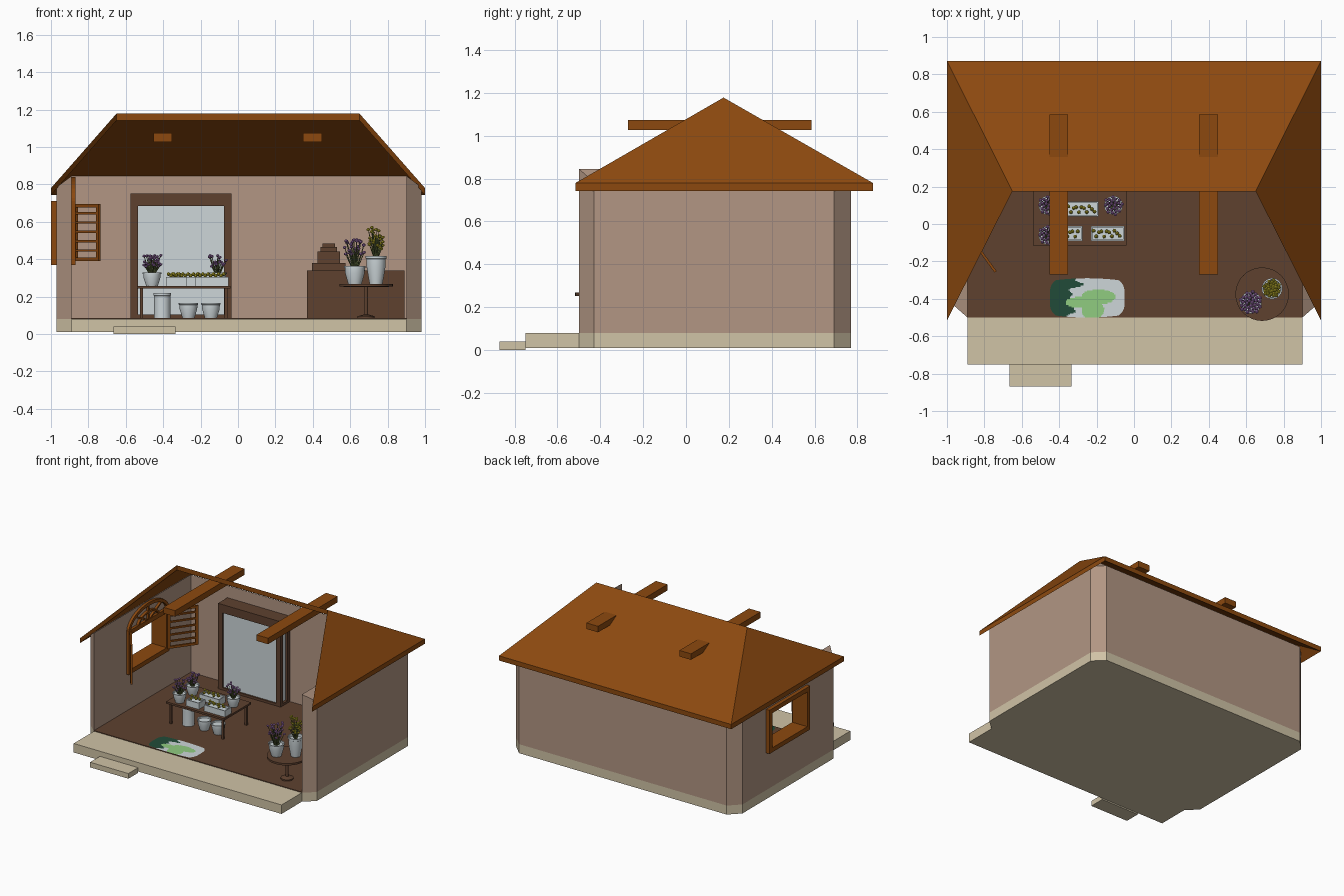
import bpy, bmesh, math, random
from mathutils import Matrix, Vector

if "Cube" in bpy.data.objects:
    bpy.data.objects.remove(bpy.data.objects["Cube"])

random.seed(4)

def material(name, r, g, b):
    m = bpy.data.materials.new(name)
    lin = [(c / 255 / 12.92) if c < 11 else ((c / 255 + 0.055) / 1.055) ** 2.4 for c in (r, g, b)]
    m.diffuse_color = (*lin, 1)
    m.use_nodes = True
    m.node_tree.nodes["Principled BSDF"].inputs["Base Color"].default_value = m.diffuse_color
    return m

WALL = material("pink_plaster", 178, 150, 131)
STONE = material("beige_stone", 208, 195, 166)
DARK = material("dark_brown_wood", 94, 65, 47)
ROOF = material("orange_brown_wood", 140, 73, 15)
PALE = material("pale_grey", 205, 214, 217)
PURPLE = material("purple_petals", 164, 116, 182)
YELLOW = material("yellow_petals", 190, 178, 45)
LEAF = material("stem_green", 98, 110, 62)
RUG_DARK = material("rug_dark_green", 33, 75, 56)
RUG_LIGHT = material("rug_light_green", 144, 204, 128)

def finish(name, bm, mats, smooth=False):
    bmesh.ops.recalc_face_normals(bm, faces=bm.faces)
    me = bpy.data.meshes.new(name)
    bm.to_mesh(me)
    bm.free()
    for m in mats:
        me.materials.append(m)
    ob = bpy.data.objects.new(name, me)
    bpy.context.collection.objects.link(ob)
    if smooth:
        bpy.context.view_layer.objects.active = ob
        ob.select_set(True)
        bpy.ops.object.shade_smooth_by_angle(angle=math.radians(40))
        ob.select_set(False)
    return ob

def boxes(name, spans, mat, matrix=Matrix()):
    """Spans are (x0, x1, y0, y1, z0, z1)."""
    bm = bmesh.new()
    for x0, x1, y0, y1, z0, z1 in spans:
        t = Matrix.Translation(((x0 + x1) / 2, (y0 + y1) / 2, (z0 + z1) / 2))
        bmesh.ops.create_cube(bm, size=1, matrix=matrix @ t @ Matrix.Diagonal((x1 - x0, y1 - y0, z1 - z0, 1)))
    return finish(name, bm, [mat])

def lathe(name, profile, x, y, z, mat, n=24):
    bm = bmesh.new()
    vs = [bm.verts.new((x + r, y, z + h)) for r, h in profile]
    es = [bm.edges.new(p) for p in zip(vs, vs[1:])]
    bmesh.ops.spin(bm, geom=vs + es, cent=(x, y, 0), axis=(0, 0, 1), angle=2 * math.pi, steps=n)
    bmesh.ops.remove_doubles(bm, verts=bm.verts, dist=1e-4)
    return finish(name, bm, [mat], True)

# plinth, terrace and step
inner = [(-.89, -.5), (-.89, .69), (.9, .69), (.9, -.5)]
outer = [(-.89, -.5), (-.97, -.43), (-.97, .69), (-.89, .77), (.9, .77), (.98, .69), (.98, -.43), (.9, -.5)]
bm = bmesh.new()
f = bm.faces.new([bm.verts.new((x, y, .01)) for x, y in outer])
r = bmesh.ops.extrude_face_region(bm, geom=[f], use_keep_orig=True)
bmesh.ops.translate(bm, vec=(0, 0, .07), verts=[v for v in r["geom"] if isinstance(v, bmesh.types.BMVert)])
finish("plinth", bm, [STONE])
boxes("terrace", [(-.89, .9, -.75, -.5, .01, .08)], STONE)
boxes("step", [(-.665, -.335, -.87, -.75, 0, .04)], STONE)
boxes("floor", [(-.89, .9, -.5, .69, .078, .085)], DARK)

# thick walls with bevelled corners and a sloping top
bm = bmesh.new()
cache = {}
def wall_vert(p, level, z):
    k = (p, level)
    if k not in cache:
        cache[k] = bm.verts.new((*p, z))
    return cache[k]
sections = [(inner[i // 2], o) for i, o in enumerate(outer)]
rings = []
for i, o in sections:
    rings.append([wall_vert(i, 0, .08), wall_vert(i, 1, .845), wall_vert(o, 1, .785), wall_vert(o, 0, .08)])
for a, b in zip(rings, rings[1:]):
    for k in range(4):
        q = list(dict.fromkeys([a[k], a[(k + 1) % 4], b[(k + 1) % 4], b[k]]))
        if len(q) > 2 and bm.faces.get(q) is None:
            bm.faces.new(q)
walls = finish("walls", bm, [WALL])
cutter = boxes("window_cutter", [(-1.1, -.8, -.07, .37, .4, .68)], WALL)
cutter.hide_render = True
cutter.hide_viewport = True
cut = walls.modifiers.new("window_hole", "BOOLEAN")
cut.object, cut.operation, cut.solver = cutter, "DIFFERENCE", "EXACT"

# hipped roof, open to the front
bm = bmesh.new()
pts = [(-1, -.515, .78), (-.65, .175, 1.178), (.65, .175, 1.178), (1, -.515, .78), (1, .872, .78), (-1, .872, .78)]
top = [bm.verts.new(p) for p in pts]
low = [bm.verts.new((x, y, z - .037)) for x, y, z in pts]
for s in (top, low):
    for ids in ((0, 1, 5), (1, 2, 4, 5), (2, 3, 4)):
        bm.faces.new([s[i] for i in ids])
for i in range(6):
    j = (i + 1) % 6
    bm.faces.new((top[i], top[j], low[j], low[i]))
finish("roof", bm, [ROOF])
for side, x in (("left", -.403), ("right", .398)):
    boxes("beam_" + side, [(x - .05, x + .05, -.27, .585, 1.027, 1.074)], ROOF)

# window frame through the left wall
boxes("window_frame", [(-1, -.87, -.1, -.065, .37, .71), (-1, -.87, .365, .4, .37, .71),
                       (-1, -.87, -.065, .365, .37, .405), (-1, -.87, -.065, .365, .675, .71)], ROOF)

# arched fanlight above the window, inside
bm = bmesh.new()
def arc_bar(ry, rz, w, n=16):
    prev = first = None
    for i in range(n + 1):
        a = math.pi * i / n
        ring = [bm.verts.new((x, .15 + (ry - d) * math.cos(a), .70 + (rz - d) * math.sin(a)))
                for x, d in ((-.892, 0), (-.87, 0), (-.87, w), (-.892, w))]
        if prev:
            for k in range(4):
                bm.faces.new((prev[k], prev[(k + 1) % 4], ring[(k + 1) % 4], ring[k]))
        prev = ring
arc_bar(.25, .14, .025)
arc_bar(.13, .075, .014)
for a in (45, 90, 135):
    a = math.radians(a)
    d = Vector((0, .235 * math.cos(a), .125 * math.sin(a)))
    m = Matrix.Translation(Vector((-.88, .15, .70)) + d / 2) @ Matrix.Rotation(math.atan2(d.z, d.y), 4, "X")
    bmesh.ops.create_cube(bm, size=1, matrix=m @ Matrix.Diagonal((.018, d.length, .012, 1)))
finish("fanlight", bm, [ROOF])

# louvred shutters opened into the room
for side, y, sign in (("front", -.07, -1), ("back", .38, 1)):
    m = Matrix.Translation((-.875, y, 0)) @ Matrix.Rotation(sign * math.radians(54), 4, "Z")
    t = .007
    parts = [(0, .022, -t, t, .39, .695), (.208, .23, -t, t, .39, .695),
             (0, .23, -t, t, .39, .408), (0, .23, -t, t, .677, .695)]
    parts += [(.02, .21, -t, t, .44 + i * .05, .452 + i * .05) for i in range(5)]
    boxes("shutter_" + side, parts, ROOF, m)

# glazed cabinet on the back wall
x0, x1, y0 = -.575, -.035, .575
boxes("cabinet_frame", [(x0, x0 + .04, y0, y0 + .03, .085, .75), (x1 - .04, x1, y0, y0 + .03, .085, .75),
                        (x0, x0 + .04, .66, .7, .085, .75), (x1 - .04, x1, .66, .7, .085, .75),
                        (x0, x1, y0, .7, .685, .75), (x0, x1, y0, .7, .085, .103)], DARK)
boxes("cabinet_glass", [(x0 + .02, x1 - .02, y0 + .012, .69, .1, .69)], PALE)

# sideboard and tiered box
boxes("sideboard", [(.37, .89, .42, .69, .085, .34)], DARK)
boxes("tiered_box", [(.395, .575, .46, .64, .34, .38), (.425, .545, .49, .61, .38, .44),
                     (.44, .53, .51, .59, .44, .465), (.452, .518, .52, .58, .465, .485)], DARK)

# long plant table
tx0, tx1, ty0, ty1 = -.54, -.04, -.115, .22
boxes("plant_table", [(tx0, tx1, ty0, ty1, .242, .257)] +
      [(x - .008, x + .008, y - .008, y + .008, .085, .242)
       for x in (tx0 + .025, tx1 - .025) for y in (ty0 + .025, ty1 - .025)], DARK)

# round side table
lathe("round_table", [(0, 0), (.045, 0), (.045, .01), (.01, .02), (.01, .165), (.143, .168), (.143, .183), (0, .183)],
      .685, -.375, .085, DARK, 32)

def pot(name, x, y, z, r, h, low=.62):
    lathe(name, [(0, 0), (r * low, 0), (r * .9, h * .6), (r * .92, h * .88), (r, h * .9), (r, h),
                 (r * .86, h), (r * .84, h * .85), (0, h * .85)], x, y, z, PALE)

def flowers(name, x, y, z, spread, z_lo, z_hi, count, mat, size=.011):
    """Leaning stems with small heads, between heights z_lo and z_hi."""
    bm = bmesh.new()
    for i in range(count):
        a, d = i * 2.4, spread * math.sqrt((i + .5) / count)
        tip = Vector((x + d * math.cos(a), y + d * math.sin(a), random.uniform(z_lo, z_hi)))
        root = Vector((x + .2 * (tip.x - x), y + .2 * (tip.y - y), z))
        v = tip - root
        m = Matrix.Translation((tip + root) / 2) @ v.to_track_quat("Z", "Y").to_matrix().to_4x4()
        bmesh.ops.create_cone(bm, segments=4, radius1=.003, radius2=.002, depth=v.length, matrix=m)
        old = set(bm.faces)
        bmesh.ops.create_icosphere(bm, subdivisions=1, radius=size,
                                   matrix=Matrix.Translation(tip) @ Matrix.Diagonal((1, 1, .8, 1)))
        for f in bm.faces:
            if f not in old:
                f.material_index = 1
    finish(name, bm, [LEAF, mat])

# pots on the round table
pot("purple_pot_large", .625, -.42, .268, .058, .095)
flowers("purple_flowers_large", .625, -.42, .34, .06, .42, .51, 34, PURPLE)
pot("yellow_pot_large", .738, -.345, .268, .056, .15)
flowers("yellow_flowers_large", .738, -.345, .40, .045, .45, .57, 34, YELLOW)

# pots on the long table
for i, (x, y) in enumerate(((-.46, -.06), (-.46, .10), (-.11, .10))):
    pot(f"small_pot_{i}", x, y, .257, .05, .072)
    flowers(f"small_flowers_{i}", x, y, .315, .05, .36, .42, 24, PURPLE, .01)

# planter trays with low yellow flowers
for i, (x0, x1, y) in enumerate(((-.365, -.19, .08), (-.385, -.275, -.05), (-.23, -.05, -.05))):
    a, b, w = y - .04, y + .04, .008
    boxes(f"tray_{i}", [(x0, x1, a, b, .257, .29), (x0, x0 + w, a, b, .29, .305), (x1 - w, x1, a, b, .29, .305),
                        (x0, x1, a, a + w, .29, .305), (x0, x1, b - w, b, .29, .305)], PALE)
    bm = bmesh.new()
    n = int((x1 - x0) / .014)
    for k in range(1, n):
        p = (x0 + k * .014, y + .017 * math.sin(k * 2.2), .312 + .008 * (k % 2))
        bmesh.ops.create_icosphere(bm, subdivisions=1, radius=.011, matrix=Matrix.Translation(p))
    finish(f"tray_flowers_{i}", bm, [YELLOW])

# empty bucket and bowls under the table
pot("bucket", -.405, -.03, .085, .048, .135, .9)
pot("bowl_left", -.265, -.035, .085, .052, .08)
pot("bowl_right", -.145, -.035, .085, .052, .08)

# rug: rounded plate divided into coloured patches
bm = bmesh.new()
bmesh.ops.create_grid(bm, x_segments=56, y_segments=32, size=1)
for v in bm.verts:
    u, w = v.co.x, v.co.y
    v.co = (-.25 + .2 * u * (1 - .16 * w * w * w * w), -.395 + .105 * w * (1 - .1 * u * u), .088)
for f in bm.faces:
    x, y, _ = f.calc_center_median()
    if x < -.315 + .03 * math.sin(55 * y) + .02 * math.sin(130 * y):
        f.material_index = 1
    if any(math.hypot((x - cx) / a, (y - cy) / b) < 1
           for cx, cy, a, b in ((-.29, -.42, .075, .03), (-.19, -.39, .09, .04), (-.22, -.46, .06, .05))):
        f.material_index = 2
finish("rug", bm, [PALE, RUG_DARK, RUG_LIGHT])
